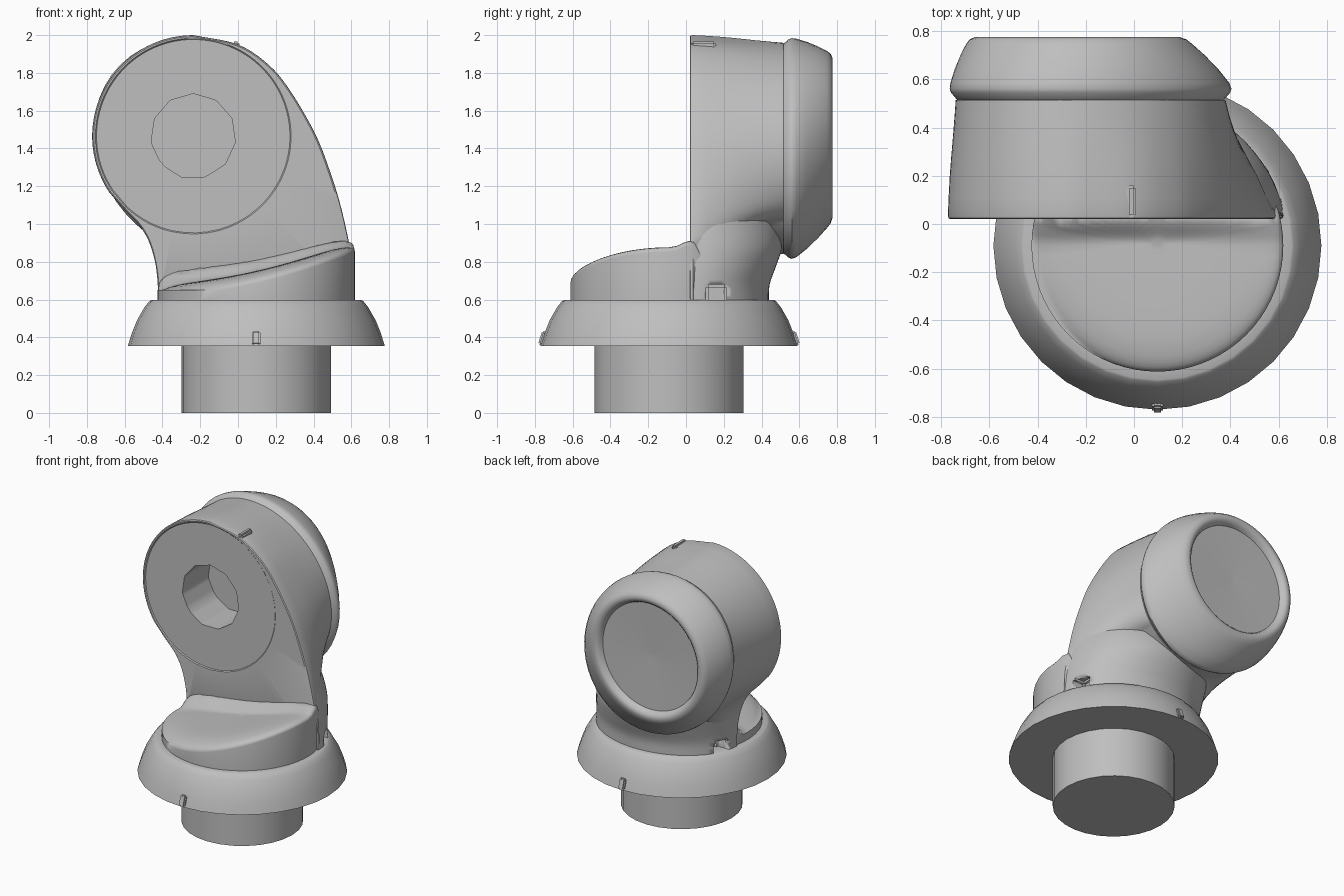
import bpy, bmesh, math
from mathutils import Vector

cube = bpy.data.objects.get("Cube")
if cube:
    bpy.data.objects.remove(cube, do_unlink=True)

grey = bpy.data.materials.new("light_grey")
grey.use_nodes = True
colour = (0.52, 0.52, 0.52, 1)
grey.diffuse_color = colour
grey.node_tree.nodes["Principled BSDF"].inputs["Base Color"].default_value = colour

TAU = 2 * math.pi
BASE = (0.097, -0.09)       # axis of the stub and flange
HEAD = (-0.237, 1.465)      # axis of the head, x and z


def finish(name, bm, angle=35):
    bmesh.ops.recalc_face_normals(bm, faces=bm.faces)
    mesh = bpy.data.meshes.new(name)
    bm.to_mesh(mesh)
    bm.free()
    mesh.materials.append(grey)
    obj = bpy.data.objects.new(name, mesh)
    bpy.context.collection.objects.link(obj)
    bpy.ops.object.select_all(action='DESELECT')
    obj.select_set(True)
    bpy.context.view_layer.objects.active = obj
    bpy.ops.object.shade_smooth_by_angle(angle=math.radians(angle))
    return obj


def loft(name, rings, angle=35):
    """Closed skin through rings of equal point count."""
    bm = bmesh.new()
    rows = [[bm.verts.new(p) for p in ring] for ring in rings]
    n = len(rows[0])
    for a, b in zip(rows, rows[1:]):
        for i in range(n):
            j = (i + 1) % n
            bm.faces.new((a[i], a[j], b[j], b[i]))
    bm.faces.new(rows[0])
    bm.faces.new(rows[-1])
    return finish(name, bm, angle)


def lathe(name, profile, sides):
    return loft(name, [[(BASE[0] + r * math.cos(TAU * i / sides),
                         BASE[1] + r * math.sin(TAU * i / sides), z)
                        for i in range(sides)] for r, z in profile])


def box(name, centre, size, bevel, tilt=0.0):
    bm = bmesh.new()
    bmesh.ops.create_cube(bm, size=1)
    bmesh.ops.scale(bm, vec=size, verts=bm.verts)
    bmesh.ops.bevel(bm, geom=bm.edges[:], offset=bevel, segments=2, affect='EDGES')
    obj = finish(name, bm)
    obj.location = centre
    obj.rotation_euler.x = tilt
    return obj


def spline(points, steps=5):
    """Smooth curve through points, without the last one."""
    p = [Vector(q) for q in points]
    p = [2 * p[0] - p[1]] + p + [2 * p[-1] - p[-2]]
    out = []
    for a, b, c, d in zip(p, p[1:], p[2:], p[3:]):
        for k in range(steps):
            t = k / steps
            out.append(0.5 * (2 * b + (c - a) * t + (2 * a - 5 * b + 4 * c - d) * t * t
                              + (3 * b - a - 3 * c + d) * t ** 3))
    return out


# Stub and flange
lathe("stub", [(0.395, 0), (0.395, 0.37)], 28)
lathe("flange", [(0.68, 0.355), (0.66, 0.42), (0.632, 0.49), (0.592, 0.56),
                 (0.566, 0.592), (0.556, 0.597), (0.5, 0.597)], 32)
for name, y, tilt in (("front_flange_rib", -0.755, -0.3), ("back_flange_rib", 0.575, 0.3)):
    box(name, (BASE[0], y, 0.394), (0.045, 0.036, 0.076), 0.008, tilt)


# Shoulder: round plug with a domed, sloping top that sweeps up into the head
def ease(t):
    t = min(max(t, 0), 1)
    return t * t * (3 - 2 * t)


def shoulder_top(x, y, rho):
    t = (x + 0.42) / 1.02
    z = 0.615 + 0.05 * t + 0.18 * t * t + 0.065 * math.sqrt(1 - rho ** 6)
    z += (0.08 - 0.04 * t) * ease((y + 0.08) / 0.11)
    return max(0.65, z - 1.5 * max(0, y - 0.04))


def shoulder_ring(rho, z=None):
    pts = []
    for i in range(72):
        a = TAU * i / 72
        x = BASE[0] + 0.522 * rho * math.cos(a)
        y = BASE[1] + 0.522 * rho * math.sin(a)
        pts.append((x, y, shoulder_top(x, y, rho) if z is None else z))
    return pts


rhos = [1, 0.997, 0.985, 0.965, 0.93, 0.88] + [0.8 - 0.05 * k for k in range(16)]
shoulder = loft("shoulder", [shoulder_ring(1, 0.59)] + [shoulder_ring(r) for r in rhos], 60)

# Neck: half-oval sections (height, left end, right end, depth) rising into the head
sections = [(0.59, -0.425, 0.618, 0.41), (0.68, -0.425, 0.613, 0.415), (0.78, -0.435, 0.603, 0.45),
            (0.88, -0.45, 0.583, 0.48), (1.0, -0.48, 0.548, 0.465), (1.12, -0.5, 0.505, 0.40),
            (1.25, -0.48, 0.45, 0.28)]
rings = []
for z, x0, x1, depth in spline(sections, 4):
    rings.append([((x0 + x1) / 2 + (x1 - x0) / 2 * math.cos(math.pi * i / 40),
                   0.028 + depth * math.sin(math.pi * i / 40), z) for i in range(41)])
neck = loft("neck", rings, 50)

# Head: drop-shaped front outline blended back into an oval, with a socket
arc = [(HEAD[0] + 0.535 * math.cos(a), HEAD[1] + 0.535 * math.sin(a))
       for a in [math.radians(90 + 4 * k) for k in range(32)]]
left = [(-0.60, 1.075), (-0.52, 0.99), (-0.465, 0.89), (-0.43, 0.75), (-0.418, 0.595)]
bottom = [(-0.418 + 0.1038 * k, 0.595) for k in range(10)]
right = [(0.62, 0.595), (0.615, 0.74), (0.59, 0.89), (0.545, 1.09), (0.49, 1.27),
         (0.41, 1.475), (0.28, 1.70), (0.165, 1.84), (0.0, 1.95), HEAD[:1] + (2.0,)]
outline = [Vector(p) for p in arc] + spline(left) + [Vector(p) for p in bottom] + spline(right)
centre = Vector(HEAD)
back_centre = Vector((-0.18, 1.40))


def at(points, y):
    return [(p.x, y, p.y) for p in points]


def oval(d, long, short):
    """Point in direction d on an oval leaning down towards the base."""
    u, v = (d.x - d.y) / math.sqrt(2), (d.x + d.y) / math.sqrt(2)
    return d / math.hypot(u / long, v / short)


def round_ring(radius, sides=0):
    pts = []
    for p in outline:
        d = (p - centre).normalized()
        r = radius
        if sides:
            step = TAU / sides
            a = (math.atan2(d.y, d.x) - math.pi / 2) % step - step / 2
            r *= math.cos(step / 2) / math.cos(a)
        pts.append(centre + d * r)
    return pts


def blend(t):
    pts = []
    for p in outline:
        low = 1 - ease((p.y - 0.595) / 0.45)     # the underside draws in sooner
        s = t + 1.6 * t * (1 - t) * low
        pts.append(p.lerp(back_centre + oval((p - back_centre).normalized(), 0.6, 0.515), min(s, 1)))
    return pts


def shrunk(k):
    return [centre + (p - centre) * k for p in outline]


rings = [at(round_ring(0.225, 11), 0.32), at(round_ring(0.225, 11), 0.027),
         at(round_ring(0.512), 0.027), at(round_ring(0.518), 0.021),
         at(shrunk(0.985), 0.02), at(shrunk(0.996), 0.025)]
rings += [at(blend(t), y) for y, t in ((0.036, 0), (0.11, 0.09), (0.2, 0.24), (0.28, 0.43),
                                      (0.36, 0.64), (0.44, 0.83), (0.515, 1))]
head = loft("head", rings)
box("head_rib", (-0.012, 0.092, 1.944), (0.042, 0.135, 0.045), 0.012)

# Notches low on both sides of the neck
for name, x in (("left_notch_cutter", 0.61), ("right_notch_cutter", -0.41)):
    cutter = box(name, (x, 0.16, 0.63), (0.2, 0.11, 0.1), 0.015)
    cutter.hide_render = True
    cutter.hide_set(True)
    cutter.display_type = 'WIRE'
    for part in (shoulder, neck, head):
        mod = part.modifiers.new(name, 'BOOLEAN')
        mod.operation = 'DIFFERENCE'
        mod.solver = 'EXACT'
        mod.object = cutter

# Rear cap: leaning oval cup that rounds off to a circular dished end
stations = [(0.505, 0, 0.54), (0.518, 0, 0.555), (0.545, 0, 0.578), (0.56, 0, 0.583),
            (0.585, 0.05, 0.577), (0.64, 0.3, 0.547), (0.70, 0.6, 0.507), (0.745, 0.85, 0.47),
            (0.765, 0.95, 0.45), (0.775, 1, 0.425), (0.772, 1, 0.405), (0.757, 1, 0.388),
            (0.735, 1, 0.378), (0.735, 1, 0.37), (0.715, 1, 0.02)]
rings = []
for y, t, r in stations:
    c = back_centre.lerp(Vector((-0.235, 1.455)), t)
    stretch = 0.075 * (1 - t)
    rings.append(at([c + oval(Vector((math.cos(TAU * i / 56), math.sin(TAU * i / 56))),
                              r * (1 + stretch), r * (1 - stretch)) for i in range(56)], y))
loft("rear_cap", rings, 45)
